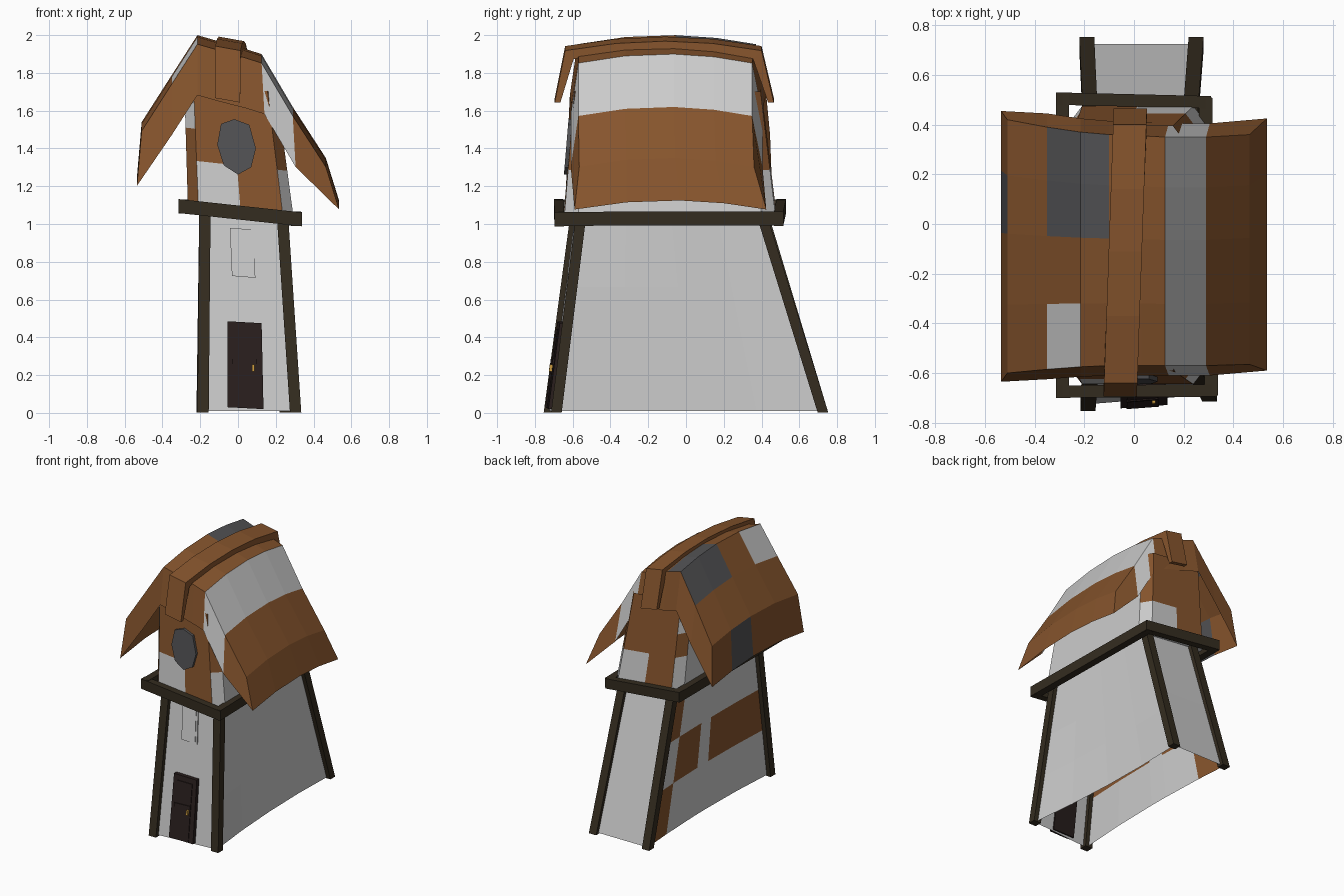
import bpy, bmesh
from mathutils import Vector

if "Cube" in bpy.data.objects:
    bpy.data.objects.remove(bpy.data.objects["Cube"])

def mat(name, r, g, b):
    m = bpy.data.materials.new(name)
    m.diffuse_color = (r, g, b, 1)
    m.use_nodes = True
    m.node_tree.nodes["Principled BSDF"].inputs["Base Color"].default_value = m.diffuse_color
    return m

PLASTER = mat("plaster", 0.8, 0.8, 0.8)
BROWN = mat("shingle_brown", 0.24, 0.09, 0.026)
SLATE = mat("slate", 0.085, 0.085, 0.09)
TIMBER = mat("timber", 0.034, 0.025, 0.014)
DOOR = mat("door_wood", 0.022, 0.013, 0.012)
BRASS = mat("brass", 0.6, 0.33, 0.05)
PALETTE = [PLASTER, BROWN, SLATE]

def build(name, verts, faces, mats, ids=None, solid=True):
    bm = bmesh.new()
    vs = [bm.verts.new(v) for v in verts]
    for k, f in enumerate(faces):
        face = bm.faces.new([vs[i] for i in f])
        face.material_index = ids[k] if ids else 0
    bmesh.ops.remove_doubles(bm, verts=bm.verts, dist=1e-4)
    bmesh.ops.recalc_face_normals(bm, faces=bm.faces)
    me = bpy.data.meshes.new(name)
    bm.to_mesh(me)
    bm.free()
    for m in mats:
        me.materials.append(m)
    ob = bpy.data.objects.new(name, me)
    bpy.context.collection.objects.link(ob)
    return ob

def grid(name, rows, mats, colour=lambda i, j: 0):
    """Sheet through rows of points; colour(i, j) picks the material."""
    n = len(rows[0])
    verts = [p for r in rows for p in r]
    faces, ids = [], []
    for j in range(len(rows) - 1):
        for i in range(n - 1):
            faces.append((j*n + i, j*n + i + 1, (j+1)*n + i + 1, (j+1)*n + i))
            ids.append(colour(i, j))
    return build(name, verts, faces, mats, ids)

def loft(name, sections, m):
    """Closed bar through four-cornered sections."""
    faces = [(0, 1, 2, 3), tuple(4*(len(sections) - 1) + k for k in range(4))]
    for s in range(len(sections) - 1):
        for k in range(4):
            a, b = 4*s + k, 4*s + (k + 1) % 4
            faces.append((a, b, b + 4, a + 4))
    return build(name, [p for s in sections for p in s], faces, [m])

def bar(name, p, q, a, b, m=TIMBER):
    a, b = Vector(a), Vector(b)
    loft(name, [[Vector(c) + s*a + t*b for s, t in ((-1, -1), (1, -1), (1, 1), (-1, 1))]
                for c in (p, q)], m)

def plate(name, outline, wall, out, m):
    """Flat panel of (x, z) corners lying on a leaning wall."""
    n = len(outline)
    verts = [(x, wall(x, z) + d, z) for d in (-out, 0.01) for x, z in outline]
    faces = [tuple(range(n)), tuple(range(n, 2*n))]
    faces += [(k, (k+1) % n, n + (k+1) % n, n + k) for k in range(n)]
    build(name, verts, faces, [m])

def tilt(x):
    return -0.108 * x

# Lower tower walls, flared and slightly hollow on the long sides
def front_wall(x, z):
    return -0.712 + 0.08*x + 0.135*z

BL, BR = Vector((-0.185, front_wall(-0.185, 0.01), 0.01)), Vector((0.305, front_wall(0.305, 0.01), 0.01))
TL, TR = Vector((-0.175, -0.58, 1.08)), Vector((0.235, -0.555, 1.05))
BBL, BBR = Vector((-0.19, 0.725, 0.01)), Vector((0.25, 0.725, 0.01))
TBL, TBR = Vector((-0.175, 0.40, 1.08)), Vector((0.225, 0.40, 1.05))

def side(name, b0, b1, t0, t1, us, ws, bow, colour=lambda i, j: 0):
    rows = [[b0.lerp(b1, u).lerp(t0.lerp(t1, u), w)
             + Vector((bow*4*u*(1-u)*(1-w), 0, 0)) for u in us] for w in ws]
    grid(name, rows, [PLASTER, BROWN], colour)

side("tower_front_wall", BL, BR, TL, TR, [0, 1], [0, 0.5, 1], 0)
side("tower_back_wall", BBL, BBR, TBL, TBR, [0, 1], [0, 0.5, 1], 0)
side("tower_right_wall", BR, BBR, TR, TBR, [0, 0.25, 0.5, 0.75, 1], [0, 0.33, 0.63, 1], -0.03)
patches = {(0, 0), (0, 2), (1, 1), (3, 1), (4, 1)}
side("tower_left_wall", BBL, BL, TBL, TL, [0, 0.17, 0.4, 0.5, 0.75, 1], [0, 0.33, 0.63, 1], 0.03,
     lambda i, j: int((i, j) in patches))

# Corner posts
for name, b, t in (("front_left", BL, TL), ("front_right", BR, TR),
                   ("back_left", BBL, TBL), ("back_right", BBR, TBR)):
    bar(name + "_post", b - Vector((0, 0, 0.008)), t, (0.03, 0, 0), (0, 0.028, 0))

# Tilted belt beams between the two storeys
def belt(x, y):
    return (x, y, 1.061 + tilt(x))
up = (0, 0, 0.037)
bar("front_belt", belt(-0.315, -0.675), belt(0.335, -0.67), (0, 0.025, 0), up)
bar("back_belt", belt(-0.315, 0.505), belt(0.31, 0.49), (0, 0.025, 0), up)
bar("left_belt", belt(-0.288, -0.69), belt(-0.288, 0.525), (0.027, 0, 0), up)
bar("right_belt", belt(0.312, -0.69), belt(0.288, 0.51), (0.027, 0, 0), up)

# Upper storey with cut corners, leaning to the left
ring = [(-.8, -1), (0, -1), (.8, -1), (1, -.87), (1, 0), (1, .87), (.8, 1), (0, 1),
        (-.8, 1), (-1, .87), (-1, 0), (-1, -.87), (-.8, -1)]

def upper(z):
    t = (z - 1.06) / 0.66
    x0, x1 = -0.265 - 0.02*t, 0.295 - 0.09*t
    y0, y1 = -0.645 + 0.055*t, 0.475 - 0.08*t
    return [((x0+x1)/2 + u*(x1-x0)/2, (y0+y1)/2 + v*(y1-y0)/2,
             z + tilt((x0+x1)/2 + u*(x1-x0)/2)) for u, v in ring]

pale = {(0, 0), (2, 0), (5, 0), (6, 0), (8, 0), (8, 2), (11, 2)}
grid("upper_storey", [upper(z) for z in (1.06, 1.31, 1.48, 1.72)], [PLASTER, BROWN],
     lambda i, j: 0 if i in (3, 4, 9, 10) or (i, j) in pale else 1)
build("upper_floor", upper(1.06)[:-1], [tuple(range(12))], [PLASTER])

# Roof: two flanged slopes bowed along y, with skirts on every side
# (x, z at the middle, front y, back y)
cols = [(-.535, 1.25, -.635, .455), (-.51, 1.54, -.60, .42), (-.35, 1.79, -.585, .39),
        (-.215, 2.0, -.575, .37), (-.10, 1.967, -.57, .36), (.03, 1.93, -.57, .355),
        (.125, 1.90, -.57, .35), (.29, 1.62, -.57, .35), (.465, 1.35, -.565, .36),
        (.535, 1.125, -.59, .425)]

def sag(s):
    return 0.048 * (2*s - 1)**2

rows = []
for j, s in enumerate((0, 0, 0.27, 0.55, 0.78, 1, 1)):
    row = []
    for i, (x, z, y0, y1) in enumerate(cols):
        if j in (0, 6):
            if i in (1, 8):
                x, z, y0, y1 = cols[0 if i == 1 else 9]
            elif 1 < i < 8:
                x, z, y0, y1 = x + (0.015 if x > 0 else 0), z - 0.27, y0 - 0.04, y1 + 0.055
        row.append((x, y0 + s*(y1 - y0), z - sag(s)))
    rows.append(row)

# collapsed corner quads are left out
roof_col = {(2, 1): 0, (2, 3): 2, (2, 4): 2, (3, 3): 2, (3, 4): 2, (0, 3): 2}
verts, faces, ids = [p for r in rows for p in r], [], []
for j in range(6):
    for i in range(9):
        if j in (0, 5) and i in (0, 8):
            continue
        faces.append((j*10 + i, j*10 + i + 1, j*10 + i + 11, j*10 + i + 10))
        ids.append(0 if i == 6 else roof_col.get((i, j), 1))
build("roof", verts, faces, PALETTE, ids)

# Ridge cap with turned-down ends
spine = [(-.695, 1.655, .03, 0), (-.64, 1.93, .045, .045), (-.37, 1.968, 0, .045),
         (-.11, 1.98, 0, .045), (.14, 1.968, 0, .045), (.40, 1.93, -.045, .045),
         (.465, 1.655, -.03, 0)]
sections = []
for y, z, dy, dz in spine:
    c = -0.03 + 0.035*(y + 0.11)
    l, r = c - 0.062 - 0.01, c + 0.062
    sections.append([(l, y, z + .012), (r, y, z - .012),
                     (r, y + dy, z - .012 - dz), (l, y + dy, z + .012 - dz)])
loft("ridge_cap", sections, BROWN)

# Door, with handle
plate("door_frame", [(-.055, .03), (.135, .02), (.125, .475), (-.055, .485)], front_wall, 0.03, DOOR)
plate("door_leaf", [(-.03, .03), (.1, .025), (.095, .44), (-.025, .445)], front_wall, 0.035, DOOR)
plate("door_rail", [(-.03, .26), (.098, .26), (.097, .285), (-.03, .285)], front_wall, 0.04, DOOR)
plate("door_handle", [(.073, .22), (.087, .22), (.087, .255), (.073, .255)], front_wall, 0.05, BRASS)

# Small blind window above the door
plate("window_frame", [(-.032, .725), (.092, .715), (.078, .97), (-.043, .98)], front_wall, 0.01, PLASTER)
plate("window_pane", [(-.018, .74), (.078, .733), (.066, .957), (-.028, .963)], front_wall, 0.014, PLASTER)

# Eight-sided window on the upper storey
plate("attic_window", [(-.02, 1.555), (-.09, 1.53), (-.11, 1.42), (-.075, 1.31), (0, 1.262),
                       (.07, 1.3), (.095, 1.4), (.06, 1.525)],
      lambda x, z: -0.645 + 0.083*(z - 1.06), 0.018, SLATE)
